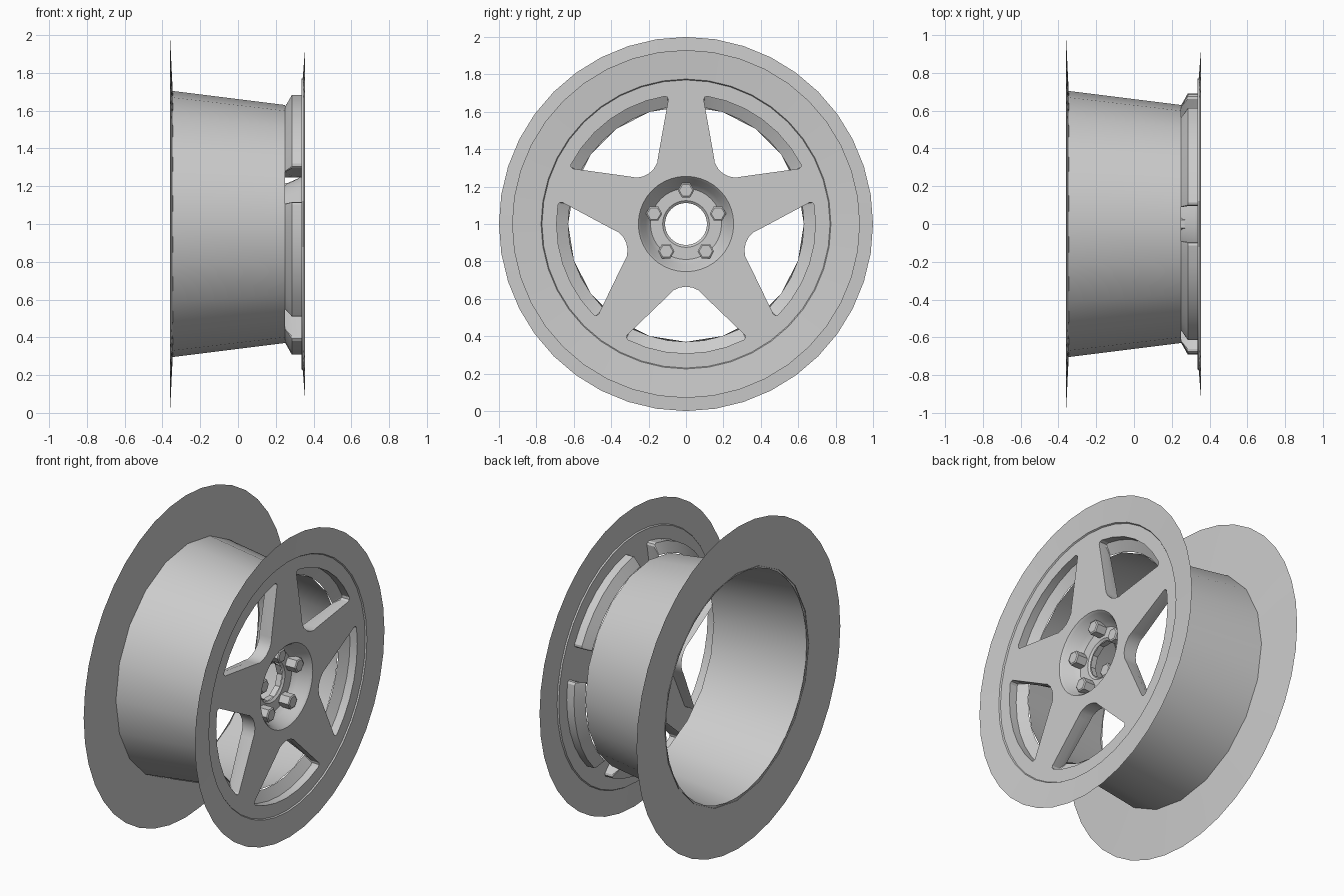
import bpy, bmesh
from math import sin, cos, radians, hypot, atan2, pi

if "Cube" in bpy.data.objects:
    bpy.data.objects.remove(bpy.data.objects["Cube"])

CZ = 1.0      # axle height, axle runs along x
FX = 0.335    # plane of the spoke face


def finish(bm, name, smooth=True, face_x=None):
    bmesh.ops.remove_doubles(bm, verts=bm.verts, dist=0.0005)
    bmesh.ops.recalc_face_normals(bm, faces=bm.faces)
    if face_x is not None:
        bm.normal_update()
        if sum(f.normal.x * f.calc_area() for f in bm.faces) * face_x < 0:
            bmesh.ops.reverse_faces(bm, faces=bm.faces)
    me = bpy.data.meshes.new(name)
    bm.to_mesh(me)
    bm.free()
    ob = bpy.data.objects.new(name, me)
    bpy.context.collection.objects.link(ob)
    if smooth:
        bpy.ops.object.select_all(action='DESELECT')
        bpy.context.view_layer.objects.active = ob
        ob.select_set(True)
        bpy.ops.object.shade_smooth_by_angle(angle=radians(30))
    return ob


def lathe(name, profile, sides, face_x=None):
    """Spin (x, radius) points around the axle."""
    bm = bmesh.new()
    rings = []
    for x, r in profile:
        rings.append([bm.verts.new((x, r * cos(2 * pi * i / sides),
                                    CZ + r * sin(2 * pi * i / sides))) for i in range(sides)])
    for a, b in zip(rings, rings[1:]):
        for i in range(sides):
            j = (i + 1) % sides
            bm.faces.new((a[i], a[j], b[j], b[i]))
    return finish(bm, name, face_x=face_x)


# barrel and the two tyre flanges
lathe("barrel", [(-0.35, 0.705), (0.25, 0.63)], 20)
lathe("rear_flange", [(-0.345, 0.69), (-0.36, 1.0)], 40, face_x=-1)
lathe("front_flange", [(FX, 0.77), (0.343, 0.775), (0.355, 0.93)], 40, face_x=1)

# hub bowl with centre bore
lathe("hub_bowl", [(FX, 0.255), (0.322, 0.243), (0.26, 0.215), (0.235, 0.19),
                   (0.235, 0.125), (0.225, 0.112)], 40, face_x=1)
lathe("centre_bore", [(0.225, 0.112), (0.19, 0.112)], 10)


# half a window outline as (angle from window middle, radius)
def polar(u, v):
    return atan2(v, u), hypot(u, v)


window = [polar(0.335, 0), polar(0.34, 0.035), polar(0.355, 0.068), polar(0.378, 0.09)]
window += [(radians(a), r) for a, r in
           [(27.9, 0.672), (27.6, 0.685), (26.5, 0.692), (18, 0.692), (9, 0.692), (0, 0.692)]]
steps = [radians(a) for a in (0, 9, 18, 27, 36)]


def each_half():
    for k in range(5):
        for side in (1, -1):
            base = radians(-90 + 72 * k)
            yield lambda a, r, x, b=base, s=side: (x, r * cos(b + s * a), CZ + r * sin(b + s * a))


# five-spoke face
bm = bmesh.new()
outline = ([(a, 0.255) for a in steps] + [(a, 0.77) for a in reversed(steps)]
           + list(reversed(window)))
for place in each_half():
    bm.faces.new([bm.verts.new(place(a, r, FX)) for a, r in outline])
finish(bm, "spoke_face", smooth=False, face_x=1)

# window walls: small edge bevel, straight wall, then taper in to the barrel
bm = bmesh.new()
for place in each_half():
    rows = [[bm.verts.new(place(a, r, FX)) for a, r in window],
            [bm.verts.new(place(a, r, 0.285)) for a, r in window],
            [bm.verts.new(place(a, min(r, 0.63), 0.25)) for a, r in window]]
    for p, q in zip(rows, rows[1:]):
        for i in range(len(window) - 1):
            bm.faces.new((p[i], p[i + 1], q[i + 1], q[i]))
finish(bm, "window_walls")

# hexagonal wheel bolts
for k in range(5):
    t = radians(90 + 72 * k)
    bm = bmesh.new()
    rings = []
    for x, r in ((0.22, 0.044), (0.30, 0.044), (0.305, 0.036)):
        rings.append([bm.verts.new((x, 0.18 * cos(t) + r * cos(i * pi / 3),
                                    CZ + 0.18 * sin(t) + r * sin(i * pi / 3))) for i in range(6)])
    for a, b in zip(rings, rings[1:]):
        for i in range(6):
            bm.faces.new((a[i], a[(i + 1) % 6], b[(i + 1) % 6], b[i]))
    bm.faces.new(rings[-1])
    bm.faces.new(rings[0])
    finish(bm, f"wheel_bolt_{k + 1}", smooth=False)
